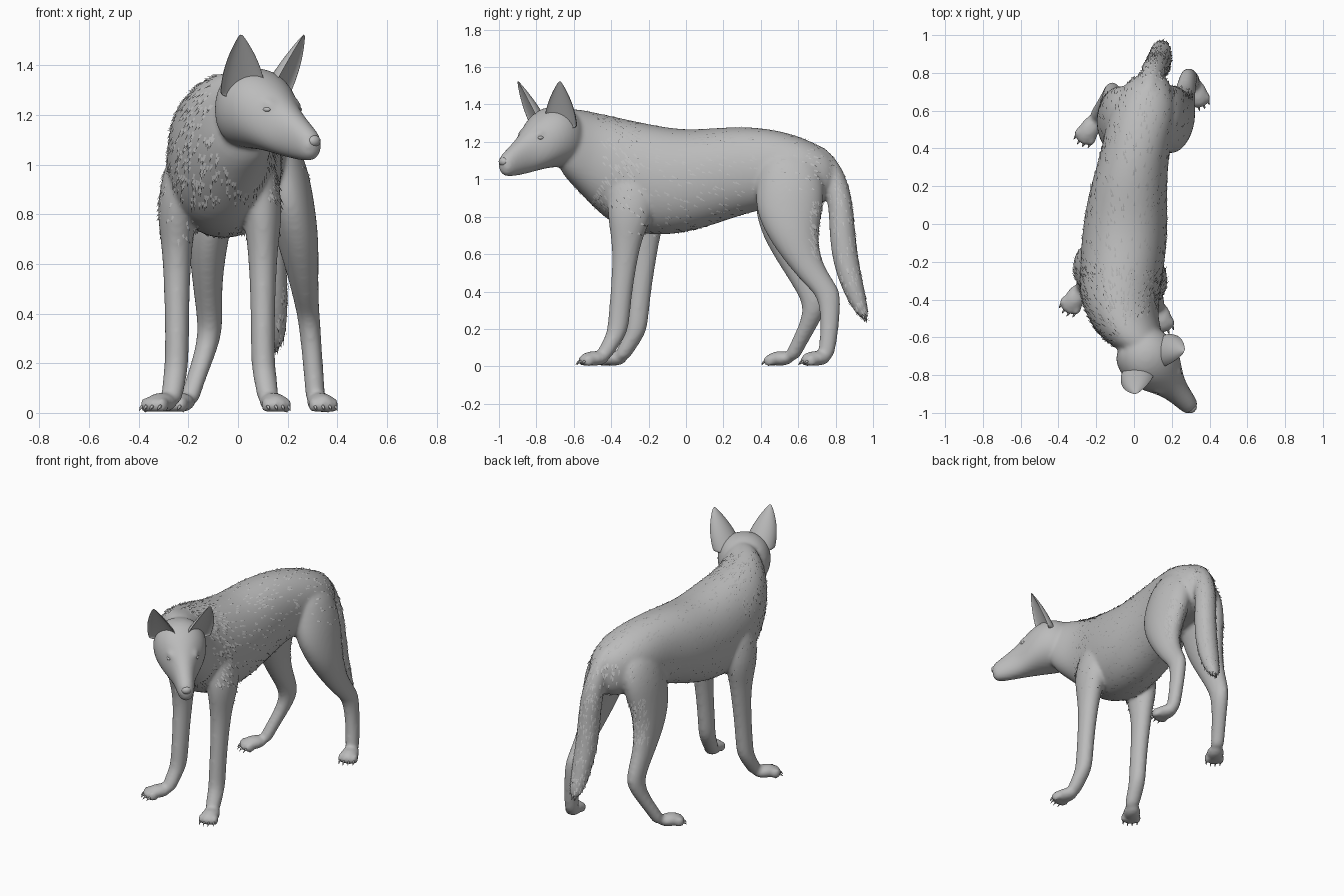
import bpy, bmesh, math, random
from mathutils import Vector as V, Matrix

if "Cube" in bpy.data.objects:
    bpy.data.objects.remove(bpy.data.objects["Cube"], do_unlink=True)
random.seed(4)
X, Y, Z = V((1, 0, 0)), V((0, 1, 0)), V((0, 0, 1))

grey = bpy.data.materials.new("plain grey")
grey.use_nodes = True
color = (0.5, 0.5, 0.5, 1)
grey.diffuse_color = color
grey.node_tree.nodes["Principled BSDF"].inputs["Base Color"].default_value = color


def finish(bm, name, smooth=True):
    """Turn a bmesh into a named object."""
    mesh = bpy.data.meshes.new(name)
    bm.to_mesh(mesh)
    bm.free()
    mesh.materials.append(grey)
    for poly in mesh.polygons:
        poly.use_smooth = smooth
    obj = bpy.data.objects.new(name, mesh)
    bpy.context.collection.objects.link(obj)
    return obj


def tube(bm, rings, sides=12, power=1, dent=1):
    """Loft ovals (centre, half axis, half axis); low power is boxier, negative dent cups one side."""
    def box(v):
        return math.copysign(abs(v) ** power, v)
    loops = []
    for centre, a, b in rings:
        loop = []
        for i in range(sides):
            t = 2 * math.pi * i / sides
            rise = box(math.sin(t))
            loop.append(bm.verts.new(centre + a * box(math.cos(t)) + b * rise * (dent if rise < 0 else 1)))
        loops.append(loop)
    faces = [bm.faces.new(loops[0]), bm.faces.new(loops[-1])]
    for low, high in zip(loops, loops[1:]):
        for i in range(sides):
            j = (i + 1) % sides
            faces.append(bm.faces.new((low[i], low[j], high[j], high[i])))
    bmesh.ops.recalc_face_normals(bm, faces=faces)


def limb(bm, table):
    """Loft level ellipses given as x, y, z, half width, half depth."""
    tube(bm, [(V(r[:3]), X * r[3], Y * r[4]) for r in table])


def blob(bm, centre, size, turn=0, tilt=0):
    m = Matrix.Translation(centre) @ Matrix.Rotation(turn, 4, "Z") @ Matrix.Rotation(tilt, 4, "X")
    m = m @ Matrix.Diagonal(V(size).to_4d())
    bmesh.ops.create_uvsphere(bm, u_segments=12, v_segments=8, radius=1, matrix=m)


skin, claws = bmesh.new(), bmesh.new()

# Torso and neck: y, x, half width, top, bottom
torso = [
    (.80, .09, .06, 1.1, .94), (.74, .07, .13, 1.17, .86), (.6, .05, .19, 1.24, .85),
    (.4, .01, .18, 1.285, .84), (.2, -.03, .207, 1.285, .77), (0, -.045, .23, 1.265, .705),
    (-.2, -.06, .23, 1.3, .69), (-.38, -.08, .215, 1.34, .74), (-.5, -.06, .19, 1.365, .85),
    (-.6, -.01, .17, 1.385, .96), (-.7, .06, .11, 1.37, 1.06)]
tube(skin, [(V((x, y, (t + b) / 2)), X * w, Z * (t - b) / 2) for y, x, w, t, b in torso], 16, .92)

# Front legs share one shape; below the shoulder the right one stands further back
front_leg = [
    (-.08, -.27, 1.16, .05, .09), (-.035, -.28, 1.0, .09, .14), (.0, -.295, .83, .087, .135),
    (0, -.315, .7, .068, .09), (0, -.325, .58, .057, .07), (0, -.345, .4, .051, .06),
    (0, -.36, .24, .05, .06), (.004, -.37, .17, .05, .056), (.018, -.425, .085, .047, .052),
    (.025, -.45, .03, .042, .042)]
limb(skin, [(x + .1, *rest) for x, *rest in front_leg])
limb(skin, [(-.246 - x, y + min(.1, (1.2 - z) / 5.5), z, w, d) for x, y, z, w, d in front_leg])

# Hind legs
limb(skin, [
    (.13, .55, 1.16, .08, .14), (.17, .56, 1.0, .115, .19), (.205, .55, .85, .107, .192),
    (.24, .565, .7, .09, .142), (.262, .63, .55, .064, .098), (.278, .725, .43, .05, .088),
    (.287, .77, .37, .046, .063), (.3, .77, .22, .042, .05), (.31, .755, .09, .042, .048),
    (.315, .74, .03, .04, .04)])
limb(skin, [
    (-.03, .55, 1.16, .08, .14), (-.07, .56, 1.0, .11, .19), (-.1, .54, .85, .097, .182),
    (-.12, .54, .7, .085, .142), (-.125, .6, .53, .062, .098), (-.113, .68, .38, .053, .078),
    (-.115, .69, .3, .05, .062), (-.15, .64, .19, .043, .05), (-.19, .58, .08, .042, .047),
    (-.2, .56, .03, .04, .04)])

# Paws: pad, four toes and a claw on each
for hx, hy, tx, ty in [(.125, -.43, .17, -.58), (-.27, -.33, -.365, -.475),
                       (.315, .75, .36, .61), (-.2, .56, -.285, .42)]:
    heel, toe = V((hx, hy, 0)), V((tx, ty, 0))
    ahead = (toe - heel).normalized()
    across = V((-ahead.y, ahead.x, 0))
    turn = math.atan2(across.y, across.x)
    blob(skin, heel.lerp(toe, .4) + Z * .042, (.057, .085, .04), turn)
    for k in (-1.5, -.5, .5, 1.5):
        tip = toe + across * k * .029 - ahead * (.033 + .013 * abs(k))
        blob(skin, tip + Z * .031, (.018, .036, .032), turn)
        tube(claws, [(tip + ahead * .022 + Z * .028, across * .007, Z * .009),
                     (tip + ahead * .036 + Z * .021, across * .005, Z * .006),
                     (tip + ahead * .046 + Z * .008, across * .001, Z * .001)], 6)

# Tail, growing out of the rump
limb(skin, [
    (.075, .68, 1.19, .04, .04), (.085, .735, 1.11, .06, .075), (.1, .8, .99, .066, .07),
    (.115, .828, .86, .07, .068), (.125, .835, .72, .07, .072), (.13, .85, .58, .07, .073),
    (.138, .882, .45, .066, .067), (.145, .922, .33, .054, .05), (.147, .957, .25, .03, .025)])

# Head, turned to the left: distance along the snout, height, half width, half height
centre = V((.085, -.725, 0))
snout = V((.66, -.75, 0)).normalized()
side = V((-snout.y, snout.x, 0))
head_turn = math.atan2(side.y, side.x)


def at(s, w, z):
    """Point in head space: along the snout, to the left, up."""
    return centre + snout * s + side * w + Z * z


skull = [
    (-.17, 1.22, .11, .13), (-.08, 1.228, .162, .166), (.01, 1.228, .166, .168),
    (.09, 1.2, .137, .153), (.155, 1.16, .092, .128), (.21, 1.127, .069, .105),
    (.28, 1.095, .056, .082), (.325, 1.078, .048, .064), (.35, 1.08, .03, .038)]
tube(skin, [(at(s, 0, z), side * w, Z * h) for s, z, w, h in skull], 16, .92)
for k in (-1, 1):
    blob(skin, at(.13, k * .062, 1.25), (.035, .05, .022), head_turn, .5)

# Fuse the parts into one smooth coat
coat = finish(skin, "body_coat")
coat.modifiers.new("round", "SUBSURF").levels = 2
fuse = coat.modifiers.new("fuse", "REMESH")
fuse.mode, fuse.voxel_size, fuse.use_smooth_shade = "VOXEL", .011, True
relax = coat.modifiers.new("relax", "SMOOTH")
relax.factor, relax.iterations = .5, 8
finish(claws, "claws")

# Ears: full-backed cups with a wide base, opening forward and slightly outward
for k, name in ((1, "left_ear"), (-1, "right_ear")):
    bm = bmesh.new()
    base, tip = at(-.01, k * .085, 1.27), at(.082, k * .17, 1.525)
    opening = (snout * .9 + side * k * .4).normalized()
    wide = opening.cross(Z)
    rings = []
    for r in range(10):
        t = r / 9
        half = .092 * (1 - t ** 2) + .006
        rings.append((base.lerp(tip, t) + opening * half * .3, wide * half, opening * -half * .85))
    tube(bm, rings, 16, 1, -.45)
    finish(bm, name).modifiers.new("round", "SUBSURF").levels = 2

# Nose and eyes
bm = bmesh.new()
blob(bm, at(.335, 0, 1.095), (.03, .022, .024), head_turn)
finish(bm, "nose")
bm = bmesh.new()
for k in (-1, 1):
    blob(bm, at(.138, k * .084, 1.222), (.014, .024, .011), head_turn)
finish(bm, "eyes")

# Fur tufts: thin blades lying back along the coat
graph = bpy.context.evaluated_depsgraph_get()
source = coat.evaluated_get(graph)
mesh = source.to_mesh()
bm = bmesh.new()
for poly in mesh.polygons:
    p, n = poly.center, poly.normal
    lay, chance, length = V((0, 1, -.5)), 0, .04
    if p.z > .25 and p.x < .22 and p.y > max(.74, .9 - .15 * p.z):
        lay, chance = V((0, .25, -1)), .1
    elif p.y > .6 and .6 < p.z < .9 and n.y > .4:
        lay, chance = V((0, .4, -1)), .2
    elif p.y < -.25 and p.z > .85 and (p - centre).dot(snout) < -.17:
        lay, chance, length = V((0, .6, -.8)), .11, .05
    elif -.35 < p.y < .72 and p.z > (.95 if p.y > .3 else .7):
        chance = .04
    if random.random() > chance:
        continue
    lay = lay - n * lay.dot(n)
    if lay.length < .2:
        continue
    lay.normalize()
    wide = n.cross(lay) * .008
    end = p + (lay + n * .16) * length * random.uniform(.7, 1.2)
    root = p - n * .003
    bm.faces.new([bm.verts.new(q) for q in (root - wide, root + wide, end)])
source.to_mesh_clear()
finish(bm, "fur_tufts", False)
